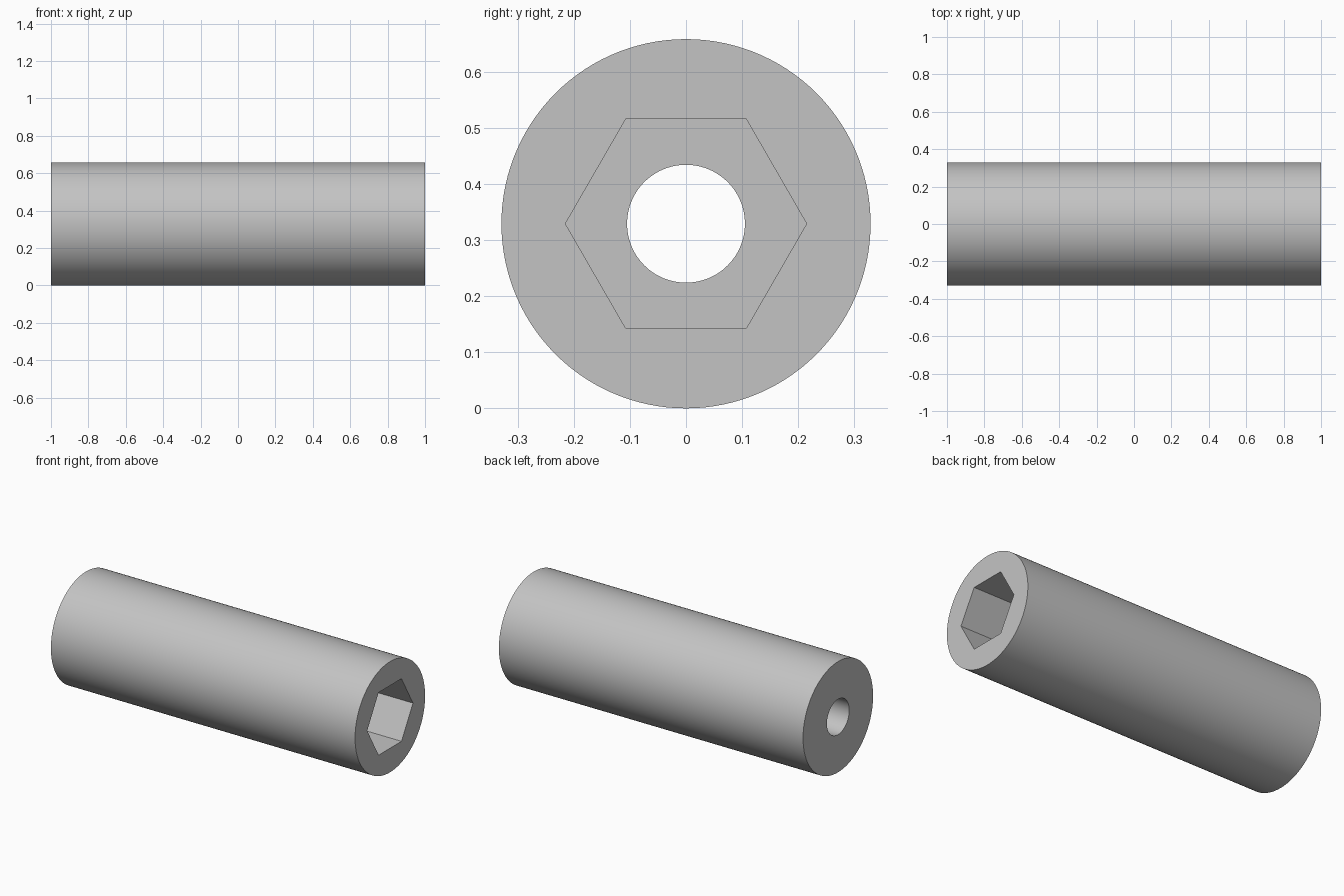
import bpy, bmesh, math

cube = bpy.data.objects.get("Cube")
if cube:
    bpy.data.objects.remove(cube, do_unlink=True)

SIDES = 120           # divisible by six, so the hexagon corners fall on vertices
RADIUS = 0.329        # outer wall
HOLE = 0.105          # round bore
HEX = 0.215           # hexagon centre to corner
SOCKET_END = 0.0      # where the hexagonal socket meets the bore

steel = bpy.data.materials.new("light grey")
steel.use_nodes = True
colour = (0.55, 0.55, 0.55, 1)
steel.diffuse_color = colour
steel.node_tree.nodes["Principled BSDF"].inputs["Base Color"].default_value = colour


def round_radius(radius):
    return lambda angle: radius


def hex_radius(corner):
    sector = math.pi / 3
    flat = corner * math.cos(sector / 2)
    return lambda angle: flat / math.cos(angle % sector - sector / 2)


def ring(bm, x, radius_at):
    verts = []
    for i in range(SIDES):
        a = math.tau * i / SIDES
        r = radius_at(a)
        verts.append(bm.verts.new((x, r * math.cos(a), RADIUS + r * math.sin(a))))
    return verts


# Closed loft: outer wall, socket end face, hexagonal socket, shoulder, bore, plain end face
bm = bmesh.new()
outer, socket, bore = round_radius(RADIUS), hex_radius(HEX), round_radius(HOLE)
rings = [ring(bm, x, shape) for x, shape in (
    (-1, outer), (1, outer), (1, socket),
    (SOCKET_END, socket), (SOCKET_END, bore), (-1, bore))]
for a, b in zip(rings, rings[1:] + rings[:1]):
    for i in range(SIDES):
        j = (i + 1) % SIDES
        bm.faces.new((a[i], a[j], b[j], b[i]))
bmesh.ops.recalc_face_normals(bm, faces=bm.faces)

mesh = bpy.data.meshes.new("socketed_sleeve")
bm.to_mesh(mesh)
bm.free()
mesh.materials.append(steel)
sleeve = bpy.data.objects.new("socketed_sleeve", mesh)
bpy.context.collection.objects.link(sleeve)

# Smooth the round walls, keep the rims and hexagon corners sharp
bpy.ops.object.select_all(action="DESELECT")
sleeve.select_set(True)
bpy.context.view_layer.objects.active = sleeve
bpy.ops.object.shade_smooth_by_angle(angle=math.radians(30))
